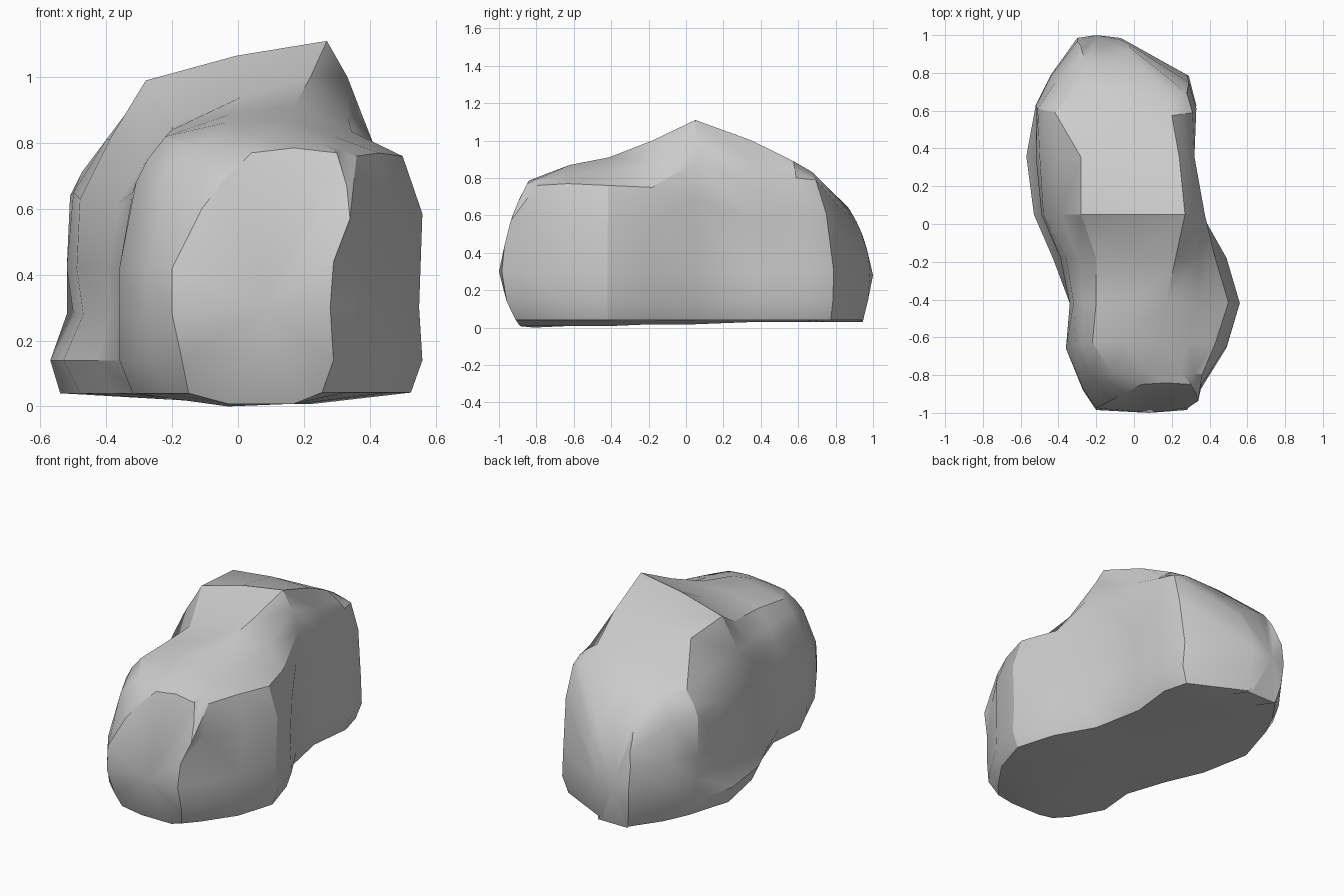
import bpy, bmesh, math

if "Cube" in bpy.data.objects:
    bpy.data.objects.remove(bpy.data.objects["Cube"])

# Cross-sections of the boulder, front to back:
# y, left base x, left foot x, left wall x, left shoulder x z, top left x z,
# top right x z, right shoulder x z, right wall x
FRONT = [
    (-0.985, -.15, -.17, -.20, -.11, .60, .04, .77, .30, .77, .34, .57, .29),
    (-0.88, -.22, -.27, -.27, -.22, .68, -.12, .79, .25, .80, .36, .76, .36),
    (-0.66, -.32, -.36, -.36, -.31, .68, -.22, .82, .13, .87, .43, .77, .49),
    (-0.42, -.30, -.34, -.34, -.32, .65, -.20, .84, .17, .91, .50, .76, .56),
    (-0.18, -.38, -.43, -.39, -.36, .62, -.20, .85, .22, 1.0, .43, .75, .49),
]
BACK = [
    (0.05, -.48, -.53, -.49, -.48, .63, -.28, .99, .27, 1.11, .375, .89, .36),
    (0.36, -.54, -.57, -.52, -.50, .65, -.28, .97, .24, 1.0, .32, .76, .30),
    (0.63, -.46, -.52, -.52, -.51, .64, -.42, .78, .20, .89, .31, .80, .33),
    (0.79, -.39, -.43, -.44, -.42, .63, -.32, .78, .17, .83, .28, .79, .29),
    (0.985, -.27, -.29, -.30, -.28, .50, -.25, .64, -.07, .62, -.02, .52, -.06),
]


def bend(x, y, z):
    """Pull the ends of the boulder in above and below the middle."""
    if y > 0:
        k = 0.95 if z > .28 else 0.7
    else:
        k = 0.6 if z > .28 else 1.4
    return (x, y * (1 - k * (z - .28) ** 2 * abs(y) ** 3), z)


def section(s):
    y, xb, xf, xm, xs, zs, xtl, ztl, xtr, ztr, xrs, zrs, xr = s
    foot = .02 if 0 < y < .5 else 0         # waist above the jutting left foot
    floor = .008 if y < -.3 else .018 if y < .2 else .03
    pts = [(xb, .04), (xf, .14), (xm + foot, .28), (xm, .42), (xs, zs),
           ((xs + xtl) / 2 - .01, (zs + ztl) / 2), (xtl, ztl),
           ((xtl + xtr) / 2, (ztl + ztr) / 2 + .015), (xtr, ztr),
           ((xtr + xrs) / 2 + .01, (ztr + zrs) / 2), (xrs, zrs),
           (xr, zrs * .77), (xr - .01, .30), (xr, .14),
           (xr - .035, .042), ((xb + xr) / 2 + .1, floor),
           ((xb + xr) / 2 - .1, floor if y > -.7 or y < -.9 else 0)]
    return [bend(x, y, z) for x, z in pts]


# Loft the sections into one skin
bm = bmesh.new()
rings = [[bm.verts.new(p) for p in section(s)] for s in FRONT + BACK]
n = len(rings[0])
for a, b in zip(rings, rings[1:]):
    for i in range(n):
        j = (i + 1) % n
        bm.faces.new((a[i], a[j], b[j], b[i]))

# Slightly bulged end faces
for ring, tip in ((rings[0], (.08, -1, .30)), (rings[-1], (-.20, 1, .28))):
    c = bm.verts.new(tip)
    for i in range(n):
        bm.faces.new((ring[i], ring[(i + 1) % n], c))
bmesh.ops.recalc_face_normals(bm, faces=bm.faces)

mesh = bpy.data.meshes.new("boulder")
bm.to_mesh(mesh)
bm.free()
boulder = bpy.data.objects.new("boulder", mesh)
bpy.context.collection.objects.link(boulder)

# Soft facets with crisp breaks
bpy.context.view_layer.objects.active = boulder
boulder.select_set(True)
bpy.ops.object.shade_smooth_by_angle(angle=math.radians(30))
